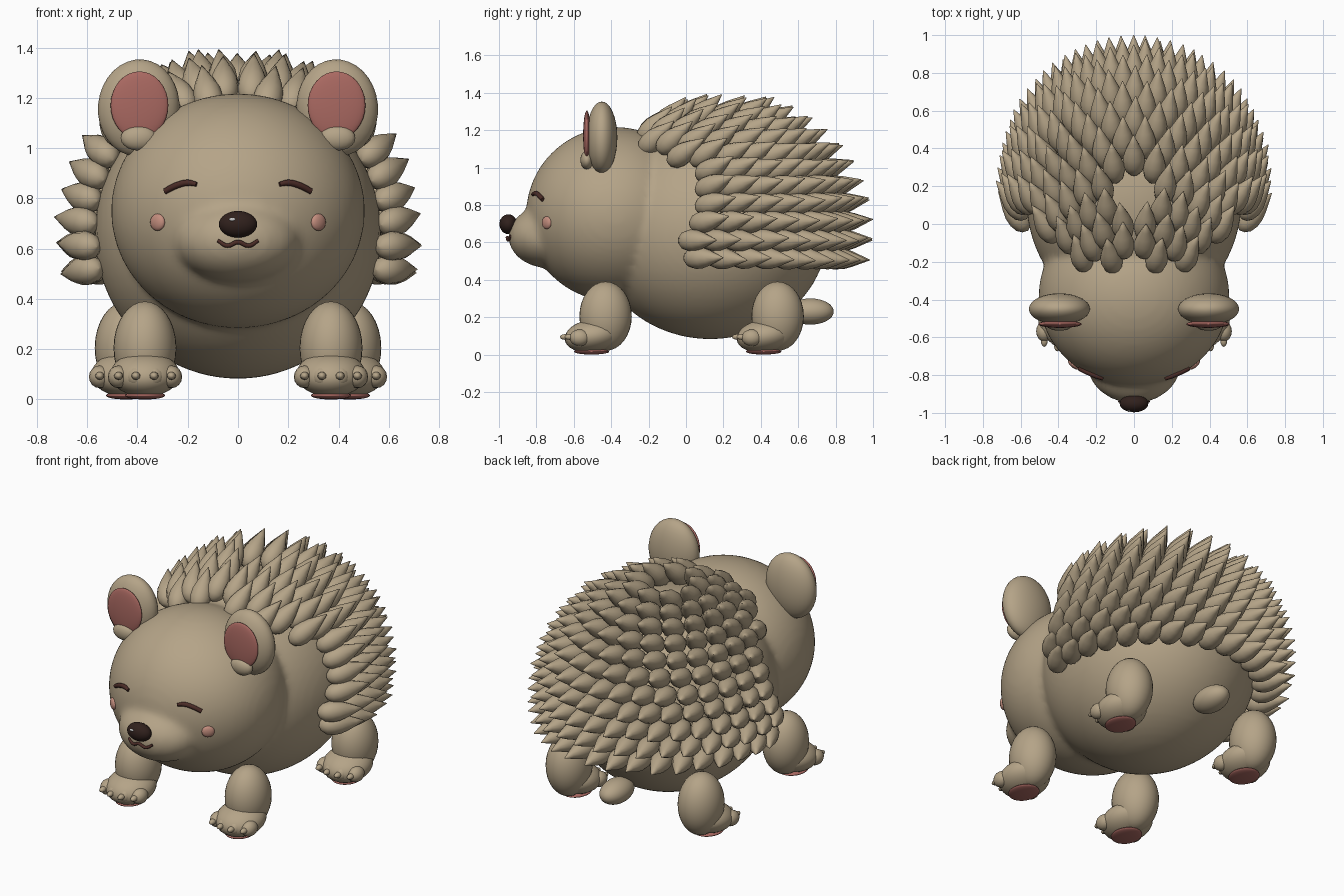
import bpy, bmesh, math, random
from mathutils import Vector, Matrix

if "Cube" in bpy.data.objects:
    bpy.data.objects.remove(bpy.data.objects["Cube"])

random.seed(4)


def material(name, rgb):
    m = bpy.data.materials.new(name)
    m.diffuse_color = (*rgb, 1)
    m.use_nodes = True
    m.node_tree.nodes["Principled BSDF"].inputs["Base Color"].default_value = m.diffuse_color
    return m


FUR = material("fur", (0.46, 0.37, 0.245))
PINK = material("pink", (0.40, 0.14, 0.12))
BLUSH = material("blush", (0.55, 0.27, 0.21))
DARK = material("nose_dark", (0.03, 0.015, 0.012))
BROWN = material("brown", (0.07, 0.025, 0.02))
WHITE = material("white", (0.9, 0.9, 0.9))


def finish(name, bm, mat):
    me = bpy.data.meshes.new(name)
    bm.to_mesh(me)
    bm.free()
    me.polygons.foreach_set("use_smooth", [True] * len(me.polygons))
    me.materials.append(mat)
    ob = bpy.data.objects.new(name, me)
    bpy.context.collection.objects.link(ob)
    return ob


def add_ball(bm, c, r, rot=(0, 0, 0), seg=32):
    """Ellipsoid with centre c, radii r, rotation in degrees."""
    mat = Matrix.Translation(c)
    for axis, a in zip("XYZ", rot):
        mat = mat @ Matrix.Rotation(math.radians(a), 4, axis)
    mat = mat @ Matrix.Diagonal((*r, 1))
    bmesh.ops.create_uvsphere(bm, u_segments=seg, v_segments=seg // 2, radius=1, matrix=mat)


def ball(name, c, r, mat=FUR, rot=(0, 0, 0), seg=32):
    bm = bmesh.new()
    add_ball(bm, c, r, rot, seg)
    return finish(name, bm, mat)


def tube(name, pts, radii, mat):
    cu = bpy.data.curves.new(name, "CURVE")
    cu.dimensions = "3D"
    cu.bevel_depth = 1
    cu.bevel_resolution = 3
    cu.resolution_u = 6
    cu.use_fill_caps = True
    sp = cu.splines.new("BEZIER")
    sp.bezier_points.add(len(pts) - 1)
    for bp, p, r in zip(sp.bezier_points, pts, radii):
        bp.co = p
        bp.radius = r
        bp.handle_left_type = bp.handle_right_type = "AUTO"
    cu.materials.append(mat)
    bpy.context.collection.objects.link(bpy.data.objects.new(name, cu))


# Body, head and snout melted into one skin
BC, BR = Vector((0, 0.13, 0.66)), Vector((0.57, 0.63, 0.578))
HC, HR = Vector((0, -0.38, 0.75)), Vector((0.505, 0.475, 0.467))
bm = bmesh.new()
add_ball(bm, BC, BR, seg=64)
add_ball(bm, HC, HR, seg=64)
add_ball(bm, (0, -0.735, 0.63), (0.25, 0.215, 0.168), seg=48)
skin = finish("body_and_head", bm, FUR)
rm = skin.modifiers.new("merge", "REMESH")
rm.mode = "VOXEL"
rm.voxel_size = 0.02
rm.use_smooth_shade = True
sm = skin.modifiers.new("soften", "SMOOTH")
sm.factor = 0.5
sm.iterations = 8


def face_y(x, z):
    return HC.y - HR.y * math.sqrt(1 - (x / HR.x) ** 2 - ((z - HC.z) / HR.z) ** 2)


# Nose, glint and mouth
ball("nose", (0, -0.95, 0.697), (0.076, 0.047, 0.053), DARK)
ball("nose_glint", (-0.022, -0.990, 0.716), (0.014, 0.006, 0.007), WHITE, seg=12)
mouth = [(-0.08, -0.937, 0.632), (-0.042, -0.95, 0.612), (0, -0.955, 0.626),
         (0.042, -0.95, 0.612), (0.08, -0.937, 0.632)]
tube("mouth", mouth, [0.007, 0.009, 0.009, 0.009, 0.007], BROWN)

for side, s in (("left", -1), ("right", 1)):
    # Closed eyes and cheeks
    eye = [(0.165, 0.856), (0.20, 0.862), (0.25, 0.849), (0.29, 0.828)]
    tube(side + "_closed_eye", [(s * x, face_y(x, z) - 0.004, z) for x, z in eye],
         [0.009, 0.013, 0.013, 0.012], BROWN)
    ball(side + "_cheek", (s * 0.32, face_y(0.32, 0.705), 0.705),
         (0.036, 0.016, 0.034), BLUSH, rot=(0, 0, s * 40), seg=20)
    # Ears
    ball(side + "_ear", (s * 0.395, -0.45, 1.16), (0.162, 0.083, 0.193), rot=(0, s * -5, 0))
    ball(side + "_inner_ear", (s * 0.392, -0.53, 1.17), (0.115, 0.02, 0.135), PINK)
    ball(side + "_ear_lobe", (s * 0.395, -0.53, 1.04), (0.072, 0.035, 0.05), seg=20)
    # Legs with feet, toes, claws and sole pads
    for end, x, y in (("front", 0.37, -0.43), ("rear", 0.445, 0.49)):
        n = f"{side}_{end}_"
        ball(n + "leg", (s * x, y, 0.205), (0.125, 0.14, 0.185))
        ball(n + "foot", (s * x, y - 0.07, 0.1), (0.138, 0.15, 0.088), rot=(8, 0, 0))
        ball(n + "sole", (s * x, y - 0.075, 0.016), (0.08, 0.095, 0.016), PINK)
        toes, claws = bmesh.new(), bmesh.new()
        for dx in (-0.105, -0.036, 0.036, 0.105):
            ty = y - 0.175 + abs(dx) * 0.35
            add_ball(toes, (s * x + dx, ty, 0.09), (0.043, 0.055, 0.045), seg=16)
            add_ball(claws, (s * x + dx, ty - 0.05, 0.094), (0.018, 0.032, 0.016), seg=12)
        finish(n + "toes", toes, FUR)
        finish(n + "claws", claws, FUR)

# Tail
ball("tail", (0, 0.665, 0.23), (0.08, 0.125, 0.07))

# Quills: teardrops on staggered rings around the top of the back, swept backwards
PROFILE = [(-0.055, 0), (-0.045, 0.028), (-0.02, 0.049), (0.02, 0.059), (0.065, 0.056),
           (0.11, 0.042), (0.155, 0.023), (0.205, 0.002)]
SIDES = 12
bm = bmesh.new()


def add_quill(p, d):
    mat = Matrix.Translation(p) @ d.to_track_quat("Z", "Y").to_matrix().to_4x4()
    rings = [[bm.verts.new(mat @ Vector((max(r, 0.001) * math.cos(a), max(r, 0.001) * math.sin(a), h)))
              for a in (2 * math.pi * k / SIDES for k in range(SIDES))] for h, r in PROFILE]
    for lo, hi in zip(rings, rings[1:]):
        for k in range(SIDES):
            j = (k + 1) % SIDES
            bm.faces.new((lo[k], lo[j], hi[j], hi[k]))
    bm.faces.new(rings[0][::-1])
    bm.faces.new(rings[-1])


for row in range(11):
    deg = -13.5 + 8.8 * row
    phi = math.radians(deg)
    limit = 0.0 if deg < 37 else (-0.08 if deg < 45 else -0.2)
    count = max(8, round(2 * math.pi * 0.6 * math.cos(phi) / 0.112))
    for i in range(count):
        th = 2 * math.pi * (i + 0.5 * (row % 2)) / count + math.pi / 2
        u = Vector((math.cos(phi) * math.cos(th), math.cos(phi) * math.sin(th), math.sin(phi)))
        p = BC + u * BR
        if p.y < limit:
            continue
        nrm = Vector((u.x / BR.x, u.y / BR.y, u.z / BR.z)).normalized()
        jitter = Vector([random.uniform(-0.06, 0.06) for _ in range(3)])
        d = (nrm * 0.64 + Vector((0, 0.9, 0.1)) + jitter).normalized()
        add_quill(p + nrm * 0.037, d)
finish("quills", bm, FUR)
